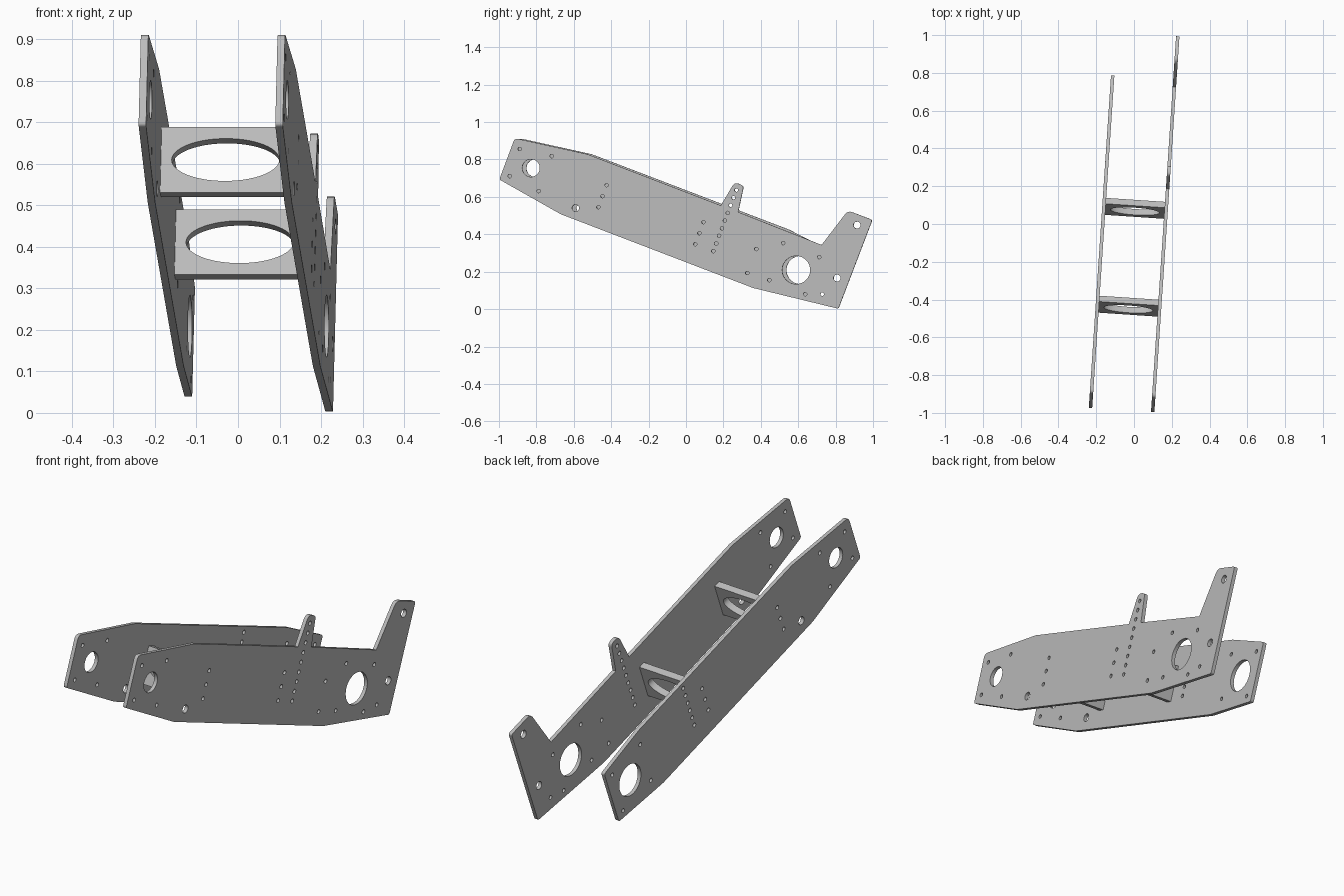
import bpy, bmesh
from math import sin, cos, pi, radians
from mathutils import Vector

if "Cube" in bpy.data.objects:
    bpy.data.objects.remove(bpy.data.objects["Cube"])

YAW, PITCH = radians(3.82), radians(20.5)
HALF_GAP = 0.165      # centre line to middle of each side plate
THICK = 0.018         # side plate thickness
WEB_THICK = 0.033     # cross plate thickness
SHIFT = 0.011         # outline offset along the plate caused by the yaw

metal = bpy.data.materials.new("plain grey metal")
metal.use_nodes = True
GREY = (0.5, 0.5, 0.5, 1)
metal.diffuse_color = GREY
metal.node_tree.nodes["Principled BSDF"].inputs["Base Color"].default_value = GREY


def ellipse(x, y, rx, ry=None, n=16):
    ry = ry or rx
    return [(x + rx * cos(2 * pi * i / n), y + ry * sin(2 * pi * i / n)) for i in range(n)]


def rounded(points):
    """Outline whose points with a third value get a corner of that setback."""
    out = []
    for i, p in enumerate(points):
        c = Vector(p[:2])
        if len(p) == 2:
            out.append(c)
            continue
        a = (Vector(points[i - 1][:2]) - c).normalized() * p[2] + c
        b = (Vector(points[(i + 1) % len(points)][:2]) - c).normalized() * p[2] + c
        for k in range(5):
            t = k / 4
            out.append(a * (1 - t) ** 2 + c * 2 * t * (1 - t) + b * t * t)
    return out


def plate(name, loops, thick, location, rotation):
    """Flat plate: first loop is the outline, the others are holes."""
    curve = bpy.data.curves.new(name, "CURVE")
    curve.dimensions = "2D"
    curve.fill_mode = "BOTH"
    curve.extrude = thick / 2
    for loop in loops:
        s = curve.splines.new("POLY")
        s.points.add(len(loop) - 1)
        for pt, co in zip(s.points, loop):
            pt.co = (co[0], co[1], 0, 1)
        s.use_cyclic_u = True
    temp = bpy.data.objects.new(name + "_profile", curve)
    bpy.context.collection.objects.link(temp)
    deps = bpy.context.evaluated_depsgraph_get()
    mesh = bpy.data.meshes.new_from_object(temp.evaluated_get(deps))
    bpy.data.objects.remove(temp)
    bm = bmesh.new()
    bm.from_mesh(mesh)
    bmesh.ops.remove_doubles(bm, verts=bm.verts, dist=0.0002)
    bmesh.ops.recalc_face_normals(bm, faces=bm.faces)
    bm.to_mesh(mesh)
    bm.free()
    mesh.materials.clear()
    mesh.materials.append(metal)
    obj = bpy.data.objects.new(name, mesh)
    bpy.context.collection.objects.link(obj)
    obj.location, obj.rotation_euler = location, rotation
    bpy.ops.object.select_all(action="DESELECT")
    obj.select_set(True)
    bpy.context.view_layer.objects.active = obj
    bpy.ops.object.shade_smooth_by_angle(angle=radians(30))
    return obj


def side_plate(name, side, outline, holes):
    loops = [rounded(outline)] + [ellipse(x, z, r, n=40 if r > .03 else 14) for x, z, r in holes]
    loops = [[(x + SHIFT, z) for x, z in loop] for loop in loops]
    x = side * HALF_GAP
    plate(name, loops, THICK, (x * cos(YAW), -x * sin(YAW), 0), (pi / 2, 0, pi / 2 - YAW))


# Outline shared by both side plates: lower edge and nose
nose = [(.36, .113), (-.67, .507), (-1, .693, .01), (-.917, .914, .02), (-.527, .828)]
# Left side only: tab, then tail fin
tab = [(.187, .554), (.262, .68, .025), (.31, .658, .015), (.28, .519)]
fin = [(.727, .343), (.868, .527, .025), (.999, .477, .012), (.817, .002, .01)]

# Holes common to both plates
S, M = .0095, .019
webs = [(-.447, .604), (.072, .406)]
holes = [(-.83, .754, .047), (.591, .209, .075), (-.591, .54, M)]
holes += [(x, z, S) for x, z in [(-.89, .856), (-.719, .818), (-.944, .711), (-.789, .631),
                                 (.521, .353), (.447, .155), (.639, .08), (.714, .278)]]
# Screw rows at the cross plates
for x, z in webs:
    holes += [(x + k * .022, z + k * .059, S) for k in (-1, 0, 1)]
# Row of adjustment holes running up to the tab
row = [(.147 + k * .0154, .31 + k * .0408, S) for k in range(9)]
extra = [(.917, .449, M), (.81, .166, M), (.377, .321, S), (.329, .193, S), (.73, .08, S)]

side_plate("left_side_plate", 1, nose + tab + fin, holes + row + extra)
side_plate("right_side_plate", -1,
           nose + [(.53, .425), (.769, .302, .01), (.668, .038, .01)], holes + row[:6])

# Cross plates with an oval opening
w, h = HALF_GAP - THICK / 2, .084
for name, (y, z) in zip(("front_cross_plate", "rear_cross_plate"), webs):
    y += SHIFT
    plate(name, [[(-w, -h), (w, -h), (w, h), (-w, h)], ellipse(0, 0, .13, .0545, 56)],
          WEB_THICK, (y * sin(YAW), y * cos(YAW), z), (pi / 2 - PITCH, 0, -YAW))
